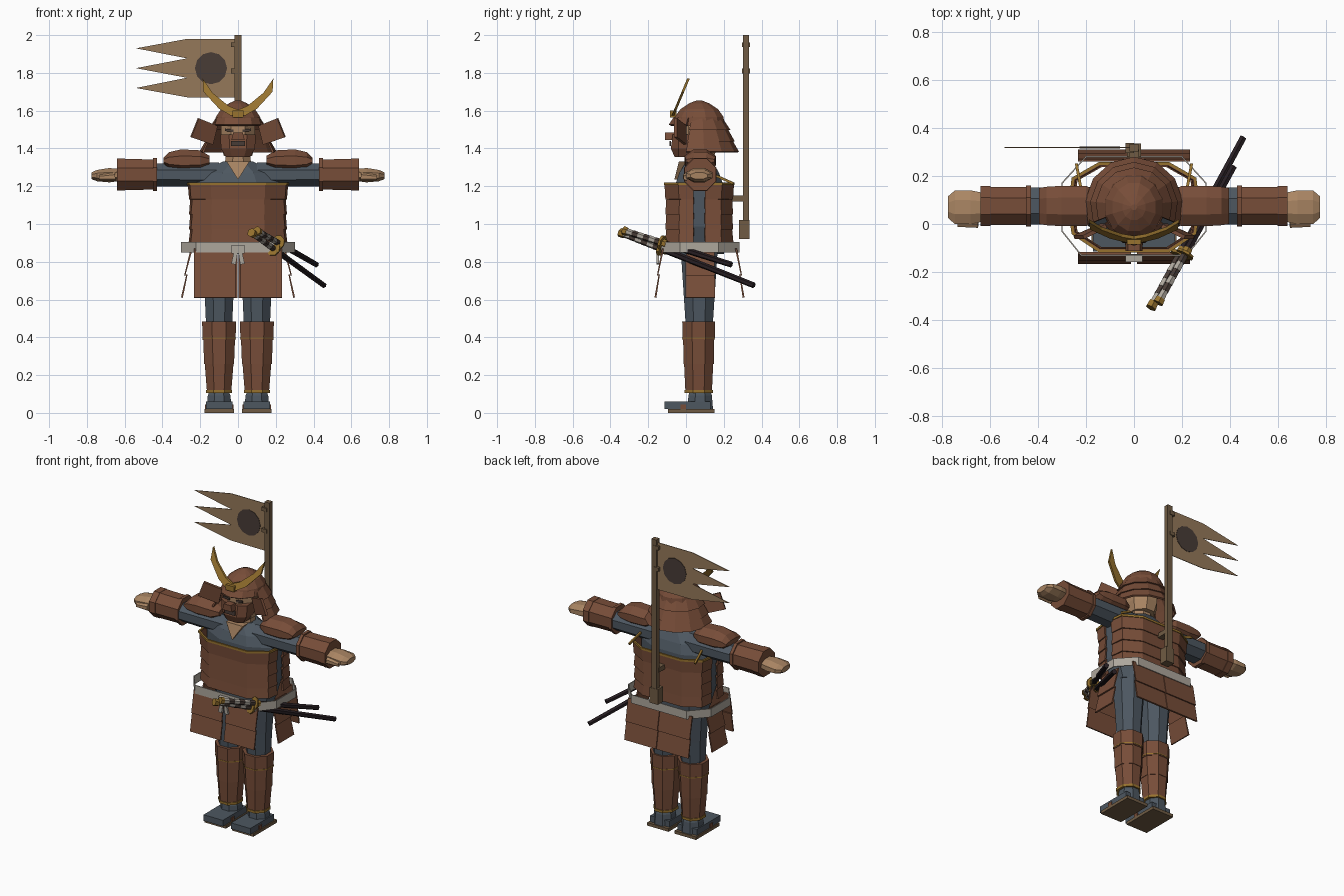
import bpy, bmesh, math
from mathutils import Vector, Matrix

cube = bpy.data.objects.get("Cube")
if cube:
    bpy.data.objects.remove(cube)


def material(name, rgb):
    m = bpy.data.materials.new(name)
    m.use_nodes = True
    m.diffuse_color = (*rgb, 1)
    m.node_tree.nodes["Principled BSDF"].inputs["Base Color"].default_value = (*rgb, 1)
    return m


BROWN = material("lacquer_brown", (.185, .074, .040))
SKIN = material("skin_tan", (.40, .235, .125))
FLAG = material("banner_tan", (.30, .19, .10))
CLOTH = material("cloth_blue_grey", (.074, .095, .118))
GOLD = material("gold_trim", (.31, .17, .028))
WOOD = material("pole_wood", (.16, .105, .057))
PALE = material("belt_pale", (.42, .385, .335))
DARK = material("emblem_dark", (.065, .045, .037))
BLACK = material("scabbard_black", (.02, .013, .016))


def loft(name, rows, mat, closed=True, thick=0.0):
    """Skin rows of points; closed rows get caps, open rows become sheets."""
    bm = bmesh.new()
    vs = [[bm.verts.new(p) for p in row] for row in rows]
    n = len(rows[0])
    for a, b in zip(vs, vs[1:]):
        for i in range(n if closed else n - 1):
            j = (i + 1) % n
            bm.faces.new((a[i], a[j], b[j], b[i]))
    if closed and not thick:
        bm.faces.new(vs[0])
        bm.faces.new(vs[-1])
    bmesh.ops.recalc_face_normals(bm, faces=bm.faces)
    mesh = bpy.data.meshes.new(name)
    bm.to_mesh(mesh)
    bm.free()
    mesh.materials.append(mat)
    ob = bpy.data.objects.new(name, mesh)
    bpy.context.collection.objects.link(ob)
    if thick:
        mod = ob.modifiers.new("thickness", "SOLIDIFY")
        mod.thickness, mod.offset = thick, 0
    return ob


def turned(name, p, q, profile, mat, n=8):
    """Flat-sided body along p-q; profile holds (fraction, half width, half height)."""
    p, q = Vector(p), Vector(q)
    d = q - p
    rot = Matrix.Identity(3) if abs(d.normalized().z) > .99 else d.to_track_quat("Z", "Y").to_matrix()
    k = 1 / math.cos(math.pi / n)
    ang = [2 * math.pi * (i + .5) / n for i in range(n)]
    return loft(name, [[p + d * t + rot @ Vector((a * k * math.cos(w), b * k * math.sin(w), 0))
                        for w in ang] for t, a, b in profile], mat)


def box(name, x, y, z, mat):
    return loft(name, [[(x[0], y[0], h), (x[1], y[0], h), (x[1], y[1], h), (x[0], y[1], h)] for h in z], mat)


def plate(name, pts, y, thick, mat, lean=0.0):
    """Outline in x-z pushed along y; lean shifts y with height."""
    z0 = min(p[1] for p in pts)
    return loft(name, [[(x, y + e + lean * (z - z0), z) for x, z in pts] for e in (0, thick)], mat)


def arc(cy, rx, ry, z, a0, a1, n):
    angs = [math.radians(a0 + (a1 - a0) * i / n) for i in range(n + 1)]
    return [(rx * math.cos(a), cy + ry * math.sin(a), z) for a in angs]


# torso, neck and head
turned("robe", (0, .07, .84), (0, .07, 1.33),
       [(0, .19, .13), (.3, .235, .13), (.76, .24, .125), (.88, .2, .105), (1, .08, .07)], CLOTH)
turned("neck", (0, .06, 1.27), (0, .06, 1.4), [(0, .07, .06), (1, .065, .06)], SKIN)
plate("collar_opening", [(-.06, 1.33), (0, 1.235), (.06, 1.33)], -.062, .1, SKIN, .25)
turned("head", (0, .06, 1.36), (0, .06, 1.56), [(0, .075, .09), (.3, .09, .11), (1, .09, .11)], SKIN)

# cuirass: front and back shells of overlapping lames
def shell(k, z, side):
    half = [(.255, .04), (.245, -.035), (.14, -.105)] if side < 0 else [(.255, .1), (.245, .185), (.14, .245)]
    pts = half + [(-x, y) for x, y in reversed(half)]
    return [(x * k, .07 + (y - .07) * k, z) for x, y in pts]


lames = [.905, .975, 1.055, 1.135, 1.215]
for side, word in ((-1, "front"), (1, "back")):
    rows = []
    for lo, hi in zip(lames, lames[1:]):
        rows += [shell(1.0, lo, side), shell(1.02 if hi > 1.2 else .975, hi, side)]
    loft(word + "_cuirass", rows, BROWN, False, .012)
    loft(word + "_cuirass_trim", [shell(1.04, z, side) for z in (1.206, 1.22)], GOLD, False, .012)

# belt and its knot
half = [(.22, -.13), (.3, -.03), (.3, .17), (.2, .28)]
loop = half + [(-x, y) for x, y in reversed(half)]
loft("belt", [[(x, y, z) for x, y in loop] for z in (.85, .905)], PALE, True, .006)
box("belt_knot", (-.035, .035), (-.158, -.125), (.845, .89), PALE)

for s, word in ((1, "left_"), (-1, "right_")):
    plate(word + "belt_tail", [(0, .86), (s * .02, .86), (s * .036, .79), (s * .012, .785)], -.155, .012, PALE)

    # skirt panels in two overlapping tiers
    drop = [(.87, 0), (.73, .028), (.73, .02), (.61, .04)]
    for part, y0, sign, gap in (("front", -.122, -1, .012), ("back", .265, 1, .002)):
        loft(word + part + "_skirt", [[(s * gap, y0 + sign * o, z), (s * .233, y0 + sign * o, z)] for z, o in drop],
             BROWN, False, .01)
    loft(word + "side_skirt", [[(s * (.245 + 1.3 * o), y, z) for y in (-o * .1, .15 + o * .1)] for z, o in drop],
         BROWN, False, .01)

    # legs, greaves and sandals
    c = s * .1
    turned(word + "thigh", (c, .07, .44), (c, .07, .9), [(0, .068, .07), (.4, .076, .082), (1, .096, .1)], CLOTH)
    turned(word + "greave", (c, .067, .108), (c, .067, .485),
           [(0, .064, .07), (.4, .076, .077), (.4, .079, .08), (.74, .084, .082), (.74, .087, .085), (1, .09, .087)], BROWN)
    turned(word + "greave_hem", (c, .067, .106), (c, .067, .122), [(0, .069, .075), (1, .069, .075)], GOLD)
    turned(word + "greave_cord", (c, .067, .394), (c, .067, .4), [(0, .089, .087), (1, .089, .087)], GOLD)
    turned(word + "ankle", (c, .075, .02), (c, .075, .13), [(0, .066, .068), (.65, .06, .062), (1, .045, .05)], CLOTH)
    box(word + "foot", (c - .07, c + .07), (-.115, .13), (.02, .06), CLOTH)
    box(word + "sandal_sole", (c - .078, c + .078), (-.095, .15), (0, .02), WOOD)
    for side in (-1, 1):
        box(word + "sandal_strap", (c + side * .071 - .005, c + side * .071 + .005), (-.03, .0), (.015, .045), BROWN)

    # arms, bracers and hands
    turned(word + "sleeve", (s * .1, .075, 1.26), (s * .46, .075, 1.26), [(0, .08, .065), (1, .077, .06)], CLOTH)
    turned(word + "bracer", (s * .43, .075, 1.262), (s * .64, .075, 1.262),
           [(0, .086, .088), (.1, .086, .088), (.1, .08, .08), (.8, .08, .082), (.8, .084, .084), (1, .084, .084)], BROWN)
    turned(word + "hand", (s * .63, .07, 1.26), (s * .775, .07, 1.255),
           [(0, .06, .032), (.35, .07, .038), (.8, .07, .03), (1, .045, .018)], SKIN)
    turned(word + "thumb", (s * .65, .0, 1.25), (s * .735, -.0, 1.245), [(0, .016, .02), (1, .012, .013)], SKIN, 6)
    turned(word + "shoulder_guard", (s * .15, .075, 1.335), (s * .395, .075, 1.335),
           [(0, .06, .025), (.2, .084, .055), (.62, .084, .06), (.88, .08, .045), (1, .075, .015)], BROWN)
    turned(word + "shoulder_cord", (s * .24, .25, 1.215), (s * .205, .06, 1.3), [(0, .006, .006), (1, .006, .006)], GOLD, 4)
    box(word + "underarm_strap", (s * .23, s * .32), (.03, .11), (1.21, 1.22), BROWN)

    # helmet side flap, crest horn and eye
    loft(word + "helmet_flap", [[(s * .11, -.005, 1.52), (s * .21, -.055, 1.56)],
                                [(s * .135, -.005, 1.42), (s * .25, -.055, 1.46)]], BROWN, False, .016)
    plate(word + "crest_horn", [(0, 1.57), (s * .04, 1.575), (s * .1, 1.61), (s * .183, 1.7), (s * .187, 1.77),
                                (s * .135, 1.695), (s * .05, 1.625), (0, 1.605)], -.078, .014, GOLD, .42)
    plate(word + "eye", [(s * .025, 1.487), (s * .07, 1.492), (s * .07, 1.505), (s * .025, 1.5)], -.056, .008, DARK)

# helmet dome, brim and tiered neck guard
turned("helmet_dome", (0, .07, 1.52), (0, .07, 1.655),
       [(0, .125, .135), (.35, .117, .128), (.65, .09, .1), (.88, .048, .053), (1, .012, .012)], BROWN, 12)
loft("helmet_brim", [arc(.07, .118, .13, 1.56, 205, 335, 4), arc(.07, .13, .155, 1.523, 205, 335, 4)], BROWN, False, .014)
guard = [(1.555, .115), (1.5, .155), (1.5, .145), (1.44, .178), (1.44, .17), (1.38, .2)]
loft("neck_guard", [arc(.075, r, r, z, -22, 202, 8) for z, r in guard], BROWN, False, .012)
box("crest_mount", (-.03, .03), (-.085, -.05), (1.565, 1.6), GOLD)

# face mask
loft("face_mask", [[(-w, .04, z), (-w, -.04, z), (-.5 * w, y, z), (.5 * w, y, z), (w, -.04, z), (w, .04, z)]
                   for z, w, y in ((1.355, .065, -.06), (1.4, .09, -.08), (1.475, .094, -.07))], BROWN)
plate("mask_nose", [(-.035, 1.445), (.035, 1.445), (.025, 1.485), (-.025, 1.485)], -.112, .05, BROWN)
plate("mask_mouth", [(-.038, 1.412), (.038, 1.412), (.038, 1.44), (-.038, 1.44)], -.088, .009, DARK)

# banner on its pole
box("banner_pole", (-.018, .018), (.302, .334), (.95, 2.0), WOOD)
box("pole_socket", (-.03, .03), (.28, .336), (.92, 1.02), WOOD)
box("pole_bracket", (-.02, .02), (.23, .31), (1.12, 1.15), WOOD)
for z in (1.81, 1.95):
    box("banner_tie", (-.036, .0), (.296, .338), (z - .012, z + .012), WOOD)
edge = [(0, 1.67), (0, 1.98), (-.27, 1.98)]
for i in range(3):
    edge += [(-.54, 1.93 - i * .105), (-.27, 1.877 - i * .103)]
plate("banner", edge, .317, .004, FLAG)
disc = [(-.143 + .085 * math.cos(math.pi * i / 6), 1.825 + .085 * math.sin(math.pi * i / 6)) for i in range(12)]
plate("banner_emblem", disc, .3145, .009, DARK)

# two sheathed swords
swords = [("long", (.07, -.35, .955), (.455, .36, .675), .3), ("short", (.1, -.33, .965), (.415, .24, .785), .35)]
for word, p, q, g in swords:
    p, q = Vector(p), Vector(q)

    def piece(part, a, b, r, mat, n=6):
        turned(word + "_sword_" + part, p.lerp(q, a), p.lerp(q, b), [(0, r, r), (1, r * .9, r * .9)], mat, n)

    piece("pommel", 0, .035, .021, GOLD)
    for i in range(6):
        a, w = .035 + (g - .035) * i / 6, (g - .035) / 6
        piece("grip", a, a + w, .016, DARK if i % 2 else PALE)
    piece("guard", g, g + .018, .038, GOLD, 8)
    piece("collar", g + .018, g + .05, .02, GOLD)
    piece("scabbard", g + .04, 1, .015, BLACK)
